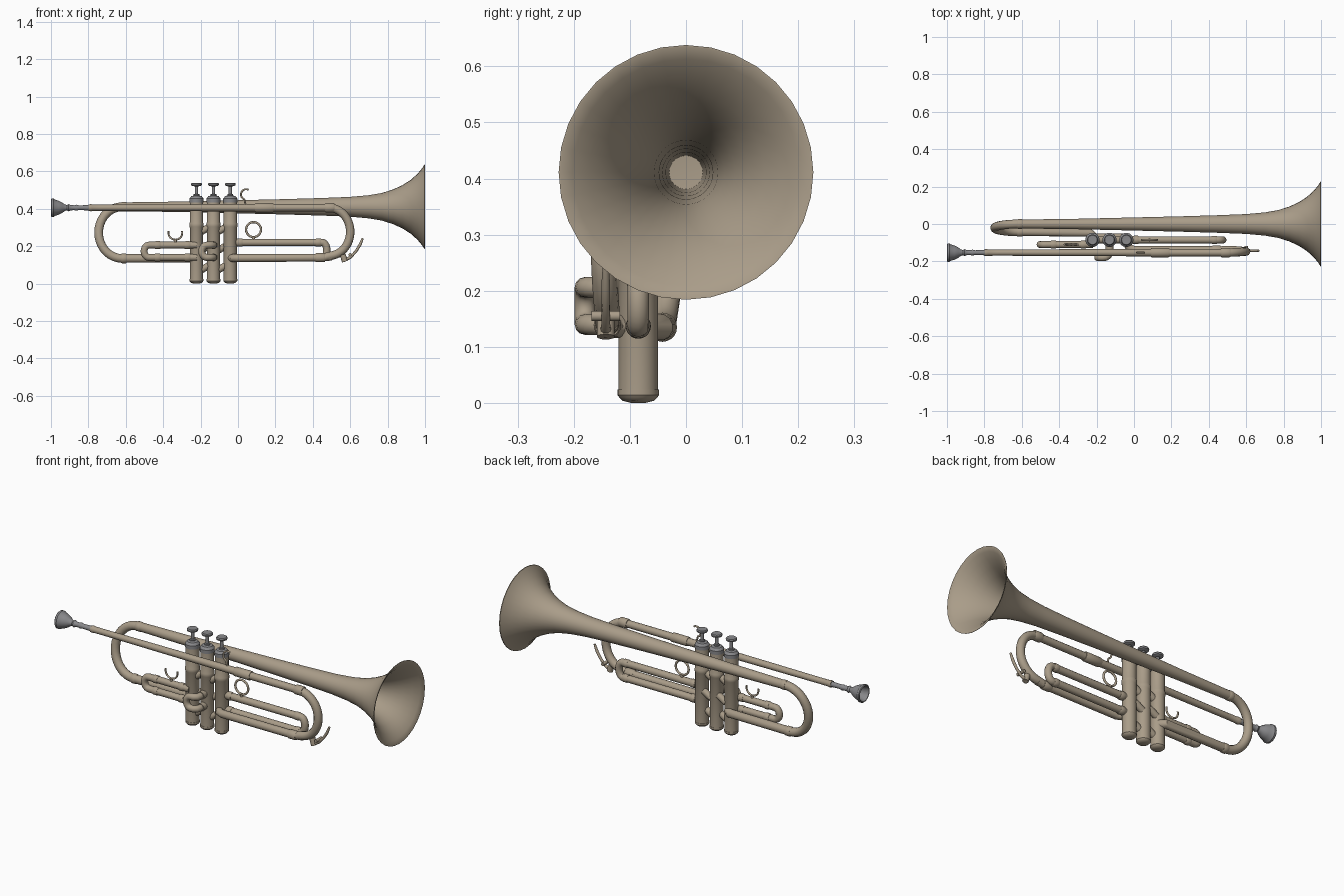
import bpy, bmesh, math
from mathutils import Vector, Matrix

if "Cube" in bpy.data.objects:
    bpy.data.objects.remove(bpy.data.objects["Cube"])


def material(name, rgb):
    m = bpy.data.materials.new(name)
    m.diffuse_color = (*rgb, 1)
    m.use_nodes = True
    m.node_tree.nodes["Principled BSDF"].inputs["Base Color"].default_value = m.diffuse_color
    return m


BRASS = material("aged brass", (0.40, 0.335, 0.25))
SILVER = material("grey silver", (0.25, 0.25, 0.26))


def finish(ob, mat):
    ob.data.materials.clear()
    ob.data.materials.append(mat)
    bpy.ops.object.select_all(action='DESELECT')
    ob.select_set(True)
    bpy.context.view_layer.objects.active = ob
    if ob.type == 'CURVE':
        bpy.ops.object.convert(target='MESH')
        ob = bpy.context.object
    bpy.ops.object.shade_smooth_by_angle(angle=math.radians(35))


def lathe(name, profile, origin, axis, mat, sides=28):
    """Revolve (distance along axis, radius) points about the x or z axis."""
    bm = bmesh.new()
    verts = [bm.verts.new((r, 0, h)) for h, r in profile]
    edges = [bm.edges.new(p) for p in zip(verts, verts[1:])]
    bmesh.ops.spin(bm, geom=verts + edges, cent=(0, 0, 0), axis=(0, 0, 1),
                   angle=math.tau, steps=sides, use_merge=True)
    bmesh.ops.remove_doubles(bm, verts=bm.verts, dist=1e-5)
    bmesh.ops.recalc_face_normals(bm, faces=bm.faces)
    if axis == 'x':
        bm.transform(Matrix.Rotation(math.pi / 2, 4, 'Y'))
    bm.transform(Matrix.Translation(origin))
    me = bpy.data.meshes.new(name)
    bm.to_mesh(me)
    bm.free()
    ob = bpy.data.objects.new(name, me)
    bpy.context.collection.objects.link(ob)
    finish(ob, mat)


def tube(name, points, radius, mat=BRASS, closed=False, taper=None):
    cu = bpy.data.curves.new(name, 'CURVE')
    cu.dimensions = '3D'
    cu.bevel_depth = radius
    cu.bevel_resolution = 4
    cu.use_fill_caps = True
    sp = cu.splines.new('POLY')
    sp.points.add(len(points) - 1)
    for i, (p, q) in enumerate(zip(sp.points, points)):
        p.co = (*q, 1)
        if taper:
            p.radius = taper[i]
    sp.use_cyclic_u = closed
    ob = bpy.data.objects.new(name, cu)
    bpy.context.collection.objects.link(ob)
    finish(ob, mat)


def arc(cx, cz, rx, rz, a0, a1, y0, y1=None, n=18):
    """Elliptical arc in xz (degrees), drifting from y0 to y1."""
    y1 = y0 if y1 is None else y1
    out = []
    for i in range(n + 1):
        t = i / n
        a = math.radians(a0 + (a1 - a0) * t)
        s = t * t * (3 - 2 * t)
        out.append((cx + rx * math.cos(a), y0 + (y1 - y0) * s, cz + rz * math.sin(a)))
    return out


def ferrule(name, x, y, z, r, length):
    h = length / 2
    lathe(name, [(-h, 0), (-h, r * .9), (-h + .005, r), (h - .005, r), (h, r * .9), (h, 0)],
          (x, y, z), 'x', BRASS, 20)


# Bell: flared outer wall, rolled rim and inner wall
flare = [(-.62, .0235), (-.3, .028), (0, .035), (.25, .041), (.45, .047), (.6, .053), (.7, .062),
         (.77, .074), (.83, .093), (.88, .116), (.925, .145), (.96, .177), (.985, .207), (.997, .226)]
inner = [(x + .002, r - .005) for x, r in reversed(flare[2:-1])]
lathe("bell", flare + [(1.0, .227), (1.0, .224)] + inner + [(0, 0)], (0, 0, .411), 'x', BRASS, 32)

# Bell bow and return tube into the first valve
tube("bell_bow", [(-.6, 0, .411)] + arc(-.62, .273, .125, .138, 90, 270, 0, -.042)
     + [(-.24, -.045, .135), (-.215, -.07, .135)], .0235)
ferrule("bell_bow_ferrule_top", -.61, 0, .411, .026, .03)
ferrule("bell_bow_ferrule_bottom", -.61, -.042, .135, .026, .03)

# Leadpipe, main tuning slide and return tube into the third valve
LY, LZ = -.153, .406
tube("leadpipe", [(-.80, LY, LZ), (-.4, LY, LZ), (.1, LY, LZ), (.5, LY, LZ)], .02,
     taper=[.8, .9, 1, 1])
lathe("mouthpiece_receiver", [(0, .012), (0, .018), (.015, .019), (.02, .017), (.07, .0165)],
      (-.80, LY, LZ), 'x', BRASS, 20)
tube("main_tuning_slide", [(.48, LY, LZ)] + arc(.485, .2775, .115, .1285, 90, 0, LY, -.147)
     + arc(.485, .2775, .115, .1285, 0, -78, -.147, -.14)[1:] + [(.47, -.14, .143)], .0225)
tube("main_lower_tube", [(.5, -.14, .145), (.45, -.14, .139), (0, -.138, .137),
                         (-.025, -.128, .137), (-.04, -.1, .137)], .021)
ferrule("leadpipe_sleeve", .14, LY, LZ, .025, .1)
ferrule("tuning_ferrule_top", .49, LY, LZ, .0255, .05)
ferrule("tuning_ferrule_bottom", .44, -.14, .139, .0245, .05)

# Third valve slide with finger ring
VY = -.085
tube("third_valve_slide", [(-.03, VY, .22), (.44, VY, .22)]
     + arc(.45, .1785, .025, .0415, 90, -90, VY, VY, 14) + [(-.03, VY, .137)], .0195)
for z in (.22, .137):
    ferrule("third_slide_ferrule", .43, VY, z, .022, .03)
    ferrule("third_slide_collar", .01, VY, z, .0225, .03)
tube("finger_ring", arc(.083, .289, .040, .040, 0, 345, VY, VY, 23), .006, closed=True)
tube("finger_ring_foot", [(.083, VY, .235), (.083, VY, .252)], .008)

# First valve slide with thumb hook
FY = -.11
tube("first_valve_slide", [(-.22, FY, .206), (-.47, FY, .206)]
     + arc(-.475, .173, .027, .033, 90, 270, FY, FY, 14) + [(-.22, FY, .14)], .0185)
for z in (.206, .14):
    ferrule("first_slide_ferrule", -.43, FY, z, .0215, .03)
    ferrule("first_slide_collar", -.27, FY, z, .0215, .03)
tube("thumb_hook", arc(-.335, .272, .037, .037, 165, 375, FY), .005)
tube("thumb_hook_foot", [(-.335, FY, .215), (-.335, FY, .236)], .008)

# Second valve slide: short loop standing out at the front
half = [(-.131, -.1, .206), (-.131, -.155, .206), (-.137, -.170, .206), (-.15, -.178, .206)]
tube("second_valve_slide", half + arc(-.165, .173, .029, .033, 90, 270, -.18, -.18, 14)
     + [(x, y, .14) for x, y, z in reversed(half)], .0185)
for z in (.206, .14):
    tube("second_slide_collar", [(-.131, -.115, z), (-.131, -.145, z)], .0215)

# Three valves: casing, caps, stem and finger button
for label, x in (("first", -.222), ("second", -.131), ("third", -.041)):
    at = (x, VY, 0)
    lathe(label + "_valve_casing", [(.022, 0), (.022, .0355), (.30, .0355), (.305, .038), (.322, .038),
          (.327, .0355), (.44, .0355), (.44, 0)], at, 'z', BRASS)
    lathe(label + "_valve_bottom_cap", [(0, 0), (0, .012), (.004, .028), (.01, .034), (.014, .037),
          (.024, .037), (.024, 0)], at, 'z', BRASS)
    lathe(label + "_valve_top_cap", [(.435, 0), (.435, .038), (.455, .038), (.46, .034), (.468, .028),
          (.472, .012), (.472, 0)], at, 'z', SILVER)
    lathe(label + "_valve_stem", [(.465, .015), (.478, .015), (.48, .009), (.525, .009)],
          at, 'z', SILVER, 16)
    lathe(label + "_finger_button", [(.518, 0), (.522, .02), (.526, .028), (.534, .029), (.539, .025),
          (.537, 0)], at, 'z', SILVER, 24)

# Knuckle tubes joining neighbouring valves
for x in (-.176, -.086):
    for z, y in ((.29, VY), (.19, -.07), (.085, VY)):
        tube("valve_knuckle", [(x - .025, y, z - .015), (x + .025, y, z + .015)], .0185)

# Little finger hook on the leadpipe
tube("little_finger_hook", [(.04, LY, .424)] + arc(.043, .477, .027, .028, 250, 60, LY), .005)

# Water key: lever, pivot and cork seat on the tuning slide
tube("water_key_lever", [(.565, -.143, .125), (.60, -.143, .14), (.63, -.143, .172),
                         (.652, -.143, .207), (.667, -.143, .243)], .008,
     taper=[1.3, 1, .9, 1, .7])
tube("water_key_pivot", [(.60, -.168, .155), (.60, -.118, .155)], .009)
tube("water_key_cork", [(.572, -.143, .118), (.56, -.143, .155)], .016)

# Mouthpiece: hollow cup, throat and tapered shank
lathe("mouthpiece", [(.075, 0), (.06, .012), (.035, .030), (.008, .038), (.001, .041), (0, .045),
                     (.004, .049), (.014, .049), (.02, .044), (.04, .038), (.06, .028), (.073, .018),
                     (.085, .014), (.095, .019), (.105, .014), (.125, .013), (.135, .016), (.15, .0125),
                     (.22, .015), (.22, 0)], (-1, LY, LZ), 'x', SILVER, 28)
